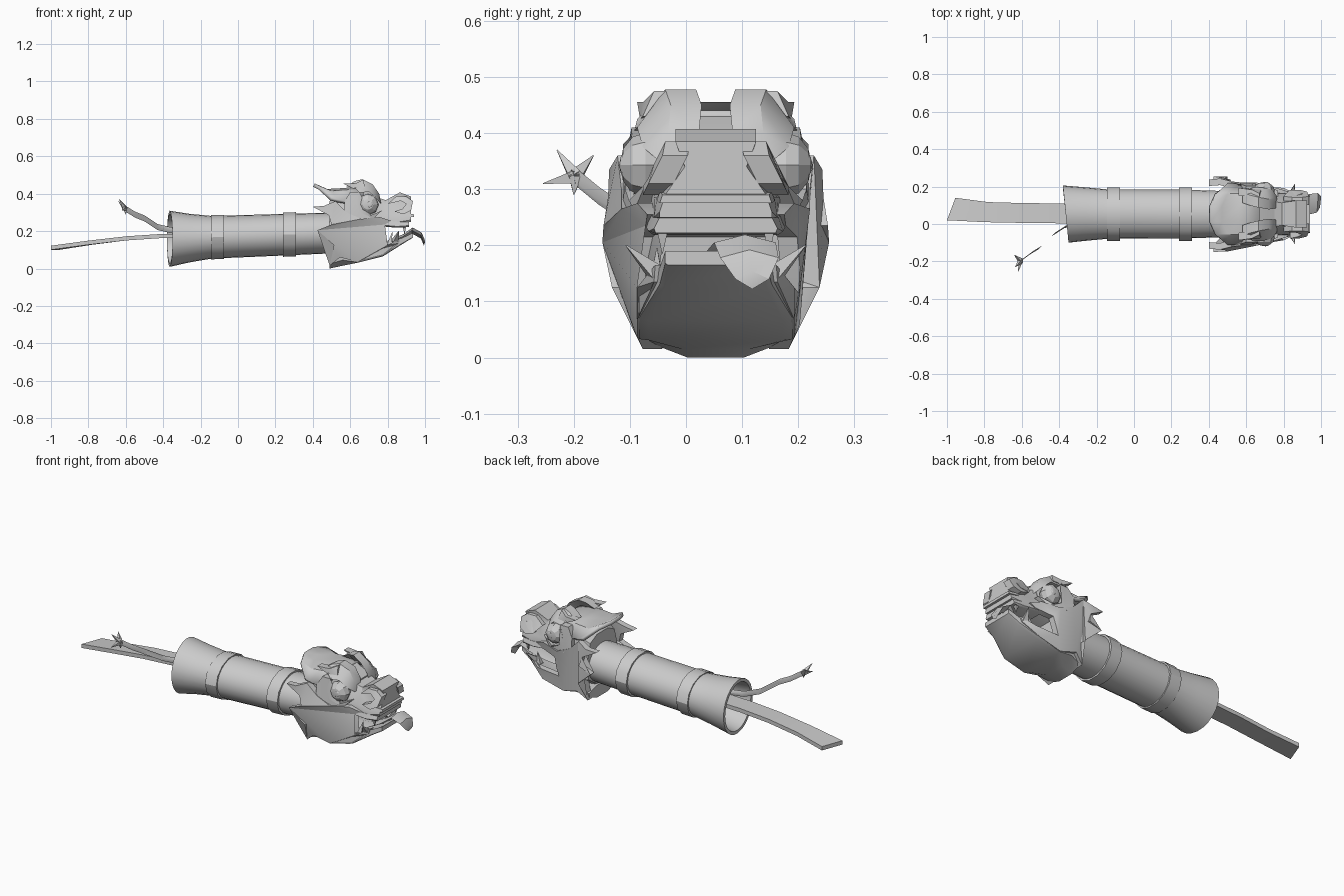
import bpy, bmesh, math
from mathutils import Vector

C = 0.053  # y of the model's symmetry plane


def finish(name, bm, angle=30):
    bmesh.ops.recalc_face_normals(bm, faces=bm.faces)
    me = bpy.data.meshes.new(name)
    bm.to_mesh(me)
    bm.free()
    ob = bpy.data.objects.new(name, me)
    bpy.context.collection.objects.link(ob)
    bpy.ops.object.select_all(action='DESELECT')
    ob.select_set(True)
    bpy.context.view_layer.objects.active = ob
    bpy.ops.object.shade_smooth_by_angle(angle=math.radians(angle))
    return ob


def add_rings(bm, rings, cap=True):
    vs = [[bm.verts.new(p) for p in r] for r in rings]
    n = len(vs[0])
    for a, b in zip(vs, vs[1:]):
        for i in range(n):
            j = (i + 1) % n
            bm.faces.new((a[i], a[j], b[j], b[i]))
    if cap:
        bm.faces.new(vs[0])
        bm.faces.new(vs[-1])


def loft(name, rings, angle=30):
    bm = bmesh.new()
    add_rings(bm, rings)
    return finish(name, bm, angle)


def half(x, prof):
    """Symmetric ring at x from a half profile of (h, z), bottom to top."""
    return [(x, C + h, z) for h, z in prof] + [(x, C - h, z) for h, z in reversed(prof)]


def oval(x, ry, rz, n):
    zc = 0.172 + 0.036 * x
    skew = 0.015 if x < -0.3 else 0
    return [(x - skew * math.cos(t), C + ry * math.cos(t), zc + rz * math.sin(t))
            for t in (2 * math.pi * i / n for i in range(n))]


def plates(name, pts, thick):
    """Mirrored pair of thick plates from an outline of (x, h, z)."""
    bm = bmesh.new()
    for s in (1, -1):
        add_rings(bm, [[(x, C + s * (h - d), z) for x, h, z in pts] for d in (0, thick)])
    bmesh.ops.triangulate(bm, faces=[f for f in bm.faces if len(f.verts) > 4])
    return finish(name, bm)


def spike(bm, base, tip, r, n=4):
    a, b = Vector(base), Vector(tip)
    d = (b - a).normalized()
    u = d.orthogonal().normalized()
    v = d.cross(u)
    rings = []
    for p, k in ((a, r), (b, r * 0.06)):
        rings.append([p + k * (math.cos(t) * u + math.sin(t) * v)
                      for t in (2 * math.pi * i / n for i in range(n))])
    add_rings(bm, rings)


# barrel: hollow flared rear, straight body running into the head
loft("barrel", [oval(*p, 24) for p in (
    (-0.08, 0.09, 0.085), (-0.2, 0.115, 0.105), (-0.365, 0.137, 0.132), (-0.365, 0.153, 0.15),
    (-0.26, 0.143, 0.13), (-0.14, 0.132, 0.114), (0.28, 0.13, 0.111), (0.58, 0.12, 0.108))], 40)
for i, x in enumerate((-0.145, 0.24)):
    loft(f"barrel_band_{i + 1}", [oval(x + dx, ry, rz, 14) for dx, ry, rz in (
        (0, 0.13, 0.108), (0, 0.143, 0.121), (0.07, 0.143, 0.121), (0.07, 0.13, 0.108))])

# ribbon hanging from the rear opening
loft("ribbon", [[(x, y0, z), (x + s, y0 + w, z), (x + s, y0 + w, z + 0.022), (x, y0, z + 0.022)]
                for x, s, y0, w, z in (
    (-1, 0.045, 0.02, 0.12, 0.1), (-0.8, 0.02, 0.01, 0.107, 0.127), (-0.6, 0, 0.006, 0.106, 0.15),
    (-0.42, 0, 0.004, 0.106, 0.162), (-0.15, 0, 0.004, 0.106, 0.168))])

# fuse cord with a frayed end
path = [(-0.15, 0.02, 0.19), (-0.36, -0.01, 0.205), (-0.43, -0.055, 0.222),
        (-0.5, -0.125, 0.268), (-0.55, -0.155, 0.288), (-0.61, -0.2, 0.325)]
loft("fuse_cord", [[(x - 0.011, y - 0.011, z), (x, y, z - 0.016),
                    (x + 0.011, y + 0.011, z), (x, y, z + 0.016)] for x, y, z in path])
bm = bmesh.new()
for tip in ((-0.62, -0.255, 0.31), (-0.635, -0.23, 0.37), (-0.64, -0.165, 0.36), (-0.6, -0.2, 0.29)):
    spike(bm, (-0.605, -0.197, 0.322), tip, 0.016)
finish("fuse_fray", bm)

# skull behind the mouth, tapering into the snout
loft("skull", [half(x, p) for x, p in (
    (0.49, ((0.05, 0.08), (0.125, 0.13), (0.135, 0.24), (0.11, 0.33), (0.05, 0.36))),
    (0.56, ((0.06, 0.06), (0.14, 0.12), (0.15, 0.26), (0.13, 0.37), (0.06, 0.42))),
    (0.655, ((0.08, 0.05), (0.13, 0.11), (0.135, 0.26), (0.12, 0.38), (0.06, 0.435))),
    (0.67, ((0.09, 0.215), (0.12, 0.225), (0.13, 0.27), (0.11, 0.38), (0.06, 0.43))),
    (0.75, ((0.09, 0.24), (0.11, 0.245), (0.11, 0.28), (0.085, 0.36), (0.06, 0.385))))])
loft("snout", [half(x, p) for x, p in (
    (0.73, ((0.1, 0.235), (0.115, 0.25), (0.115, 0.285), (0.09, 0.36), (0.07, 0.385))),
    (0.79, ((0.1, 0.24), (0.112, 0.25), (0.11, 0.285), (0.07, 0.34), (0.06, 0.365))),
    (0.865, ((0.1, 0.24), (0.11, 0.25), (0.105, 0.285), (0.065, 0.36), (0.072, 0.407))),
    (0.925, ((0.1, 0.25), (0.1, 0.26), (0.09, 0.29), (0.055, 0.34), (0.072, 0.385))))])
loft("upper_lip", [half(x, p) for x, p in (
    (0.74, ((0.11, 0.228), (0.125, 0.235), (0.12, 0.262))),
    (0.85, ((0.11, 0.218), (0.12, 0.225), (0.112, 0.25))),
    (0.915, ((0.107, 0.222), (0.11, 0.23), (0.1, 0.25))))])
loft("lip_ledge", [half(x, p) for x, p in (
    (0.88, ((0.105, 0.28), (0.1, 0.296))), (0.94, ((0.1, 0.275), (0.095, 0.29))))])

# lower jaw with the sloping chin
loft("lower_jaw", [half(x, p) for x, p in (
    (0.49, ((0.05, 0.0), (0.115, 0.025), (0.12, 0.05), (0.05, 0.07))),
    (0.56, ((0.06, 0.015), (0.13, 0.045), (0.14, 0.1), (0.08, 0.1))),
    (0.64, ((0.12, 0.031), (0.137, 0.033), (0.14, 0.11), (0.1, 0.09))),
    (0.775, ((0.12, 0.065), (0.137, 0.07), (0.137, 0.12), (0.1, 0.105))),
    (0.87, ((0.09, 0.125), (0.1, 0.13), (0.1, 0.16), (0.08, 0.15))),
    (0.935, ((0.085, 0.165), (0.09, 0.168), (0.09, 0.19), (0.08, 0.19))))])

# tongue lolling out over the chin
loft("tongue", [[(x, y - w, z), (x, y, z - 0.018), (x + 0.006, y + w, z), (x + 0.004, y, z + 0.014)]
                for x, y, z, w in (
    (0.64, 0.053, 0.12, 0.06), (0.8, 0.053, 0.135, 0.065), (0.88, 0.08, 0.17, 0.06),
    (0.93, 0.105, 0.205, 0.055), (0.978, 0.113, 0.178, 0.052), (0.994, 0.118, 0.14, 0.03))])

# spiked cheek frills that wrap round the mouth
plates("cheek_frill", [
    (0.40, 0.185, 0.33), (0.46, 0.19, 0.335), (0.52, 0.175, 0.36), (0.58, 0.168, 0.3),
    (0.66, 0.168, 0.265), (0.76, 0.14, 0.275), (0.82, 0.122, 0.255), (0.785, 0.125, 0.235),
    (0.69, 0.145, 0.215), (0.675, 0.15, 0.16), (0.66, 0.148, 0.115), (0.8, 0.14, 0.125),
    (0.87, 0.108, 0.165), (0.86, 0.11, 0.135), (0.77, 0.14, 0.068), (0.64, 0.14, 0.035),
    (0.545, 0.15, 0.06), (0.49, 0.13, 0.015), (0.515, 0.185, 0.125), (0.425, 0.202, 0.205),
    (0.5, 0.2, 0.235), (0.485, 0.192, 0.285)], 0.035)

# swept-back crest over the top of the head
rows = (((0.41, 0.04, 0.455), (0.44, 0.11, 0.44), (0.50, 0.165, 0.38)),
        ((0.47, 0.04, 0.425), (0.50, 0.11, 0.415), (0.53, 0.165, 0.37)),
        ((0.56, 0.04, 0.43), (0.56, 0.11, 0.42), (0.57, 0.16, 0.36)),
        ((0.67, 0.04, 0.44), (0.67, 0.1, 0.425), (0.67, 0.13, 0.35)))
bm = bmesh.new()
grid = [[bm.verts.new((x, C + s * h, z)) for x, h, z in
         [(*p, ) for p in (r[::-1] if s < 0 else r)]]
        for r in rows for s in (-1, 1)]
grid = [grid[i] + grid[i + 1] for i in range(0, len(grid), 2)]
for a, b in zip(grid, grid[1:]):
    for i in range(5):
        bm.faces.new((a[i], a[i + 1], b[i + 1], b[i]))
sol = finish("head_crest", bm).modifiers.new("thickness", 'SOLIDIFY')
sol.thickness = 0.02

# curled brows above the eyes, and their flicked tips
plates("brow", [(0.58, 0.115, 0.44), (0.625, 0.1, 0.468), (0.665, 0.09, 0.478), (0.72, 0.08, 0.45),
                (0.755, 0.085, 0.4), (0.765, 0.095, 0.345), (0.74, 0.13, 0.375),
                (0.7, 0.14, 0.41), (0.65, 0.145, 0.405), (0.63, 0.14, 0.425)], 0.055)
plates("brow_tip", [(0.56, 0.14, 0.455), (0.63, 0.13, 0.455), (0.67, 0.11, 0.475),
                    (0.68, 0.13, 0.43), (0.62, 0.135, 0.425)], 0.04)
plates("eye_socket", [(0.6, 0.15, 0.41), (0.65, 0.15, 0.41), (0.63, 0.158, 0.35), (0.65, 0.162, 0.3),
                      (0.7, 0.155, 0.28), (0.77, 0.125, 0.31), (0.72, 0.145, 0.262),
                      (0.62, 0.167, 0.265), (0.57, 0.165, 0.31), (0.57, 0.16, 0.36)], 0.05)

# faceted eyes with raised pupils
for s, side in ((1, "left"), (-1, "right")):
    for part, r, h, dx in (("eye", 0.058, 0.125, 0), ("pupil", 0.028, 0.15, 0.008)):
        bm = bmesh.new()
        bmesh.ops.create_uvsphere(bm, u_segments=8, v_segments=6, radius=r)
        for v in bm.verts:
            v.co = (0.695 + dx + v.co.x, C + s * (h + v.co.z * 0.8), 0.343 + v.co.y)
        finish(f"{part}_{side}", bm, 20)

# hooked nostrils on the snout sides
plates("nostril", [(0.80, 0.095, 0.345), (0.845, 0.09, 0.385), (0.9, 0.09, 0.385), (0.935, 0.095, 0.36),
                   (0.925, 0.12, 0.31), (0.885, 0.13, 0.29), (0.835, 0.13, 0.305),
                   (0.88, 0.12, 0.32), (0.9, 0.11, 0.345), (0.87, 0.1, 0.362)], 0.045)

# fangs along the jaw
bm = bmesh.new()
for s in (1, -1):
    for base, tip, r in (((0.84, 0.1, 0.145), (0.86, 0.16, 0.2), 0.022),
                         ((0.81, 0.105, 0.13), (0.825, 0.105, 0.195), 0.018),
                         ((0.89, 0.095, 0.23), (0.89, 0.095, 0.185), 0.015)):
        spike(bm, (base[0], C + s * base[1], base[2]), (tip[0], C + s * tip[1], tip[2]), r)
finish("fangs", bm)
